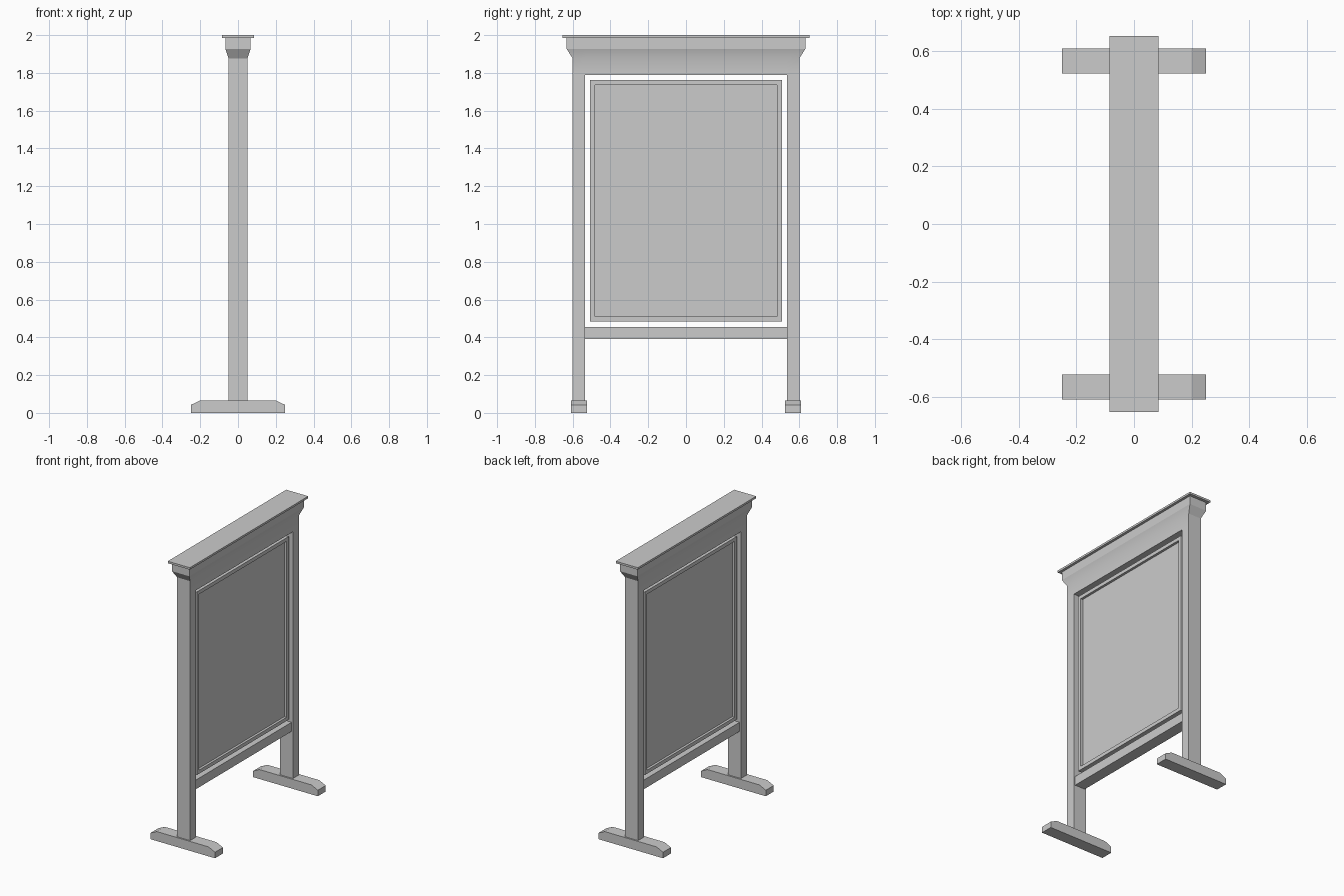
import bpy, bmesh
from math import radians

if "Cube" in bpy.data.objects:
    bpy.data.objects.remove(bpy.data.objects["Cube"])


def make_object(name, bm):
    bmesh.ops.recalc_face_normals(bm, faces=bm.faces[:])
    mesh = bpy.data.meshes.new(name)
    bm.to_mesh(mesh)
    bm.free()
    obj = bpy.data.objects.new(name, mesh)
    bpy.context.collection.objects.link(obj)
    return obj


def box(name, hx, y0, y1, z0, z1):
    # Box centred on x = 0
    bm = bmesh.new()
    bmesh.ops.create_cube(bm, size=1)
    for v in bm.verts:
        v.co.x *= 2 * hx
        v.co.y = y1 if v.co.y > 0 else y0
        v.co.z = z1 if v.co.z > 0 else z0
    return make_object(name, bm)


def foot(name, y0, y1):
    # Chamfered side profile extruded along y
    profile = [(-0.25, 0), (0.25, 0), (0.25, 0.042), (0.2, 0.066),
               (-0.2, 0.066), (-0.25, 0.042)]
    bm = bmesh.new()
    face = bm.faces.new([bm.verts.new((x, y0, z)) for x, z in profile])
    ext = bmesh.ops.extrude_face_region(bm, geom=[face])["geom"]
    for v in ext:
        if isinstance(v, bmesh.types.BMVert):
            v.co.y = y1
    # Keep the starting cap so the solid is closed
    if not face.is_valid:
        bm.faces.new([v for v in bm.verts if abs(v.co.y - y0) < 1e-6])
    return make_object(name, bm)


def post_frame():
    # Flared header and both posts as one continuous piece
    inner = 0.534
    bm = bmesh.new()
    rings = []
    for hx, hy, z in [(0.05, 0.6, 1.788), (0.05, 0.6, 1.877), (0.067, 0.632, 1.927)]:
        ys = [-hy, -inner, inner, hy]
        pts = [(hx, y, z) for y in ys] + [(-hx, y, z) for y in reversed(ys)]
        rings.append([bm.verts.new(p) for p in pts])
    for a, b in zip(rings, rings[1:]):
        for i in range(8):
            j = (i + 1) % 8
            bm.faces.new((a[i], a[j], b[j], b[i]))
    bm.faces.new(rings[-1])
    # Underside of header, then posts running down to the feet
    low = rings[0]
    bm.faces.new((low[1], low[2], low[5], low[6]))
    for quad in [(0, 1, 6, 7), (2, 3, 4, 5)]:
        top = [low[i] for i in quad]
        bot = [bm.verts.new((v.co.x, v.co.y, 0.06)) for v in top]
        for i in range(4):
            j = (i + 1) % 4
            bm.faces.new((top[i], top[j], bot[j], bot[i]))
        bm.faces.new(bot)
    obj = make_object("post_frame", bm)
    bpy.context.view_layer.objects.active = obj
    obj.select_set(True)
    bpy.ops.object.shade_smooth_by_angle(angle=radians(30))
    obj.select_set(False)


def display_panel():
    # Board with a raised border: inset and recess both broad faces
    obj = box("display_panel", 0.037, -0.507, 0.507, 0.484, 1.762)
    bm = bmesh.new()
    bm.from_mesh(obj.data)
    for f in [f for f in bm.faces if abs(f.normal.x) > 0.9]:
        bmesh.ops.inset_individual(bm, faces=[f], thickness=0.036)
        bmesh.ops.inset_individual(bm, faces=[f], thickness=0, depth=-0.017)
    bm.to_mesh(obj.data)
    bm.free()


post_frame()
display_panel()

# Cornice and cap above the header, rail below the panel
box("cornice", 0.067, -0.632, 0.632, 1.927, 1.986)
box("top_cap", 0.085, -0.653, 0.653, 1.986, 2.0)
box("bottom_rail", 0.04, -0.534, 0.534, 0.392, 0.456)

# Feet
foot("left_foot", -0.61, -0.523)
foot("right_foot", 0.523, 0.61)
